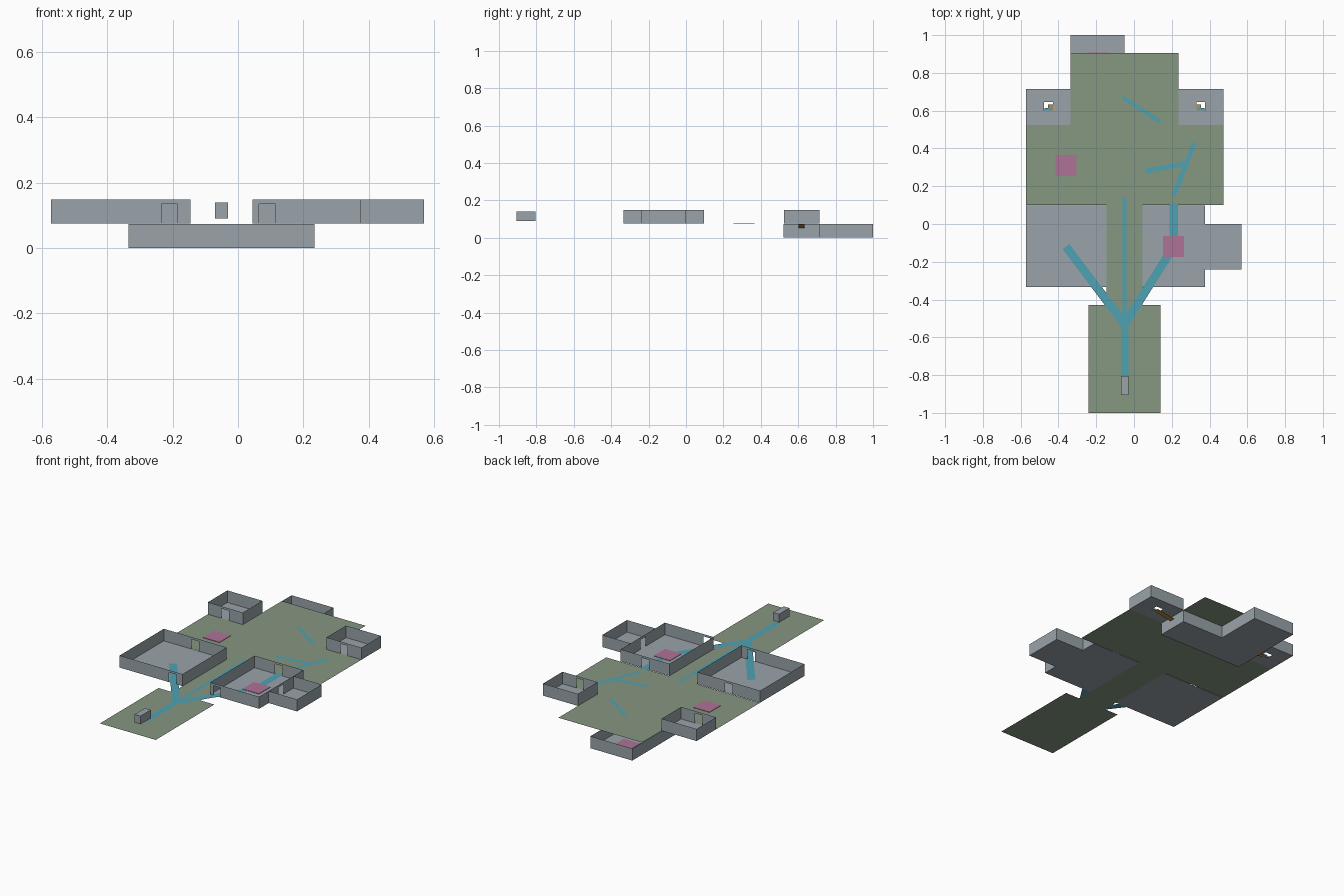
import bpy, bmesh
from mathutils import Vector

if "Cube" in bpy.data.objects:
    bpy.data.objects.remove(bpy.data.objects["Cube"])


def material(name, rgb):
    m = bpy.data.materials.new(name)
    m.diffuse_color = (*rgb, 1)
    m.use_nodes = True
    m.node_tree.nodes["Principled BSDF"].inputs["Base Color"].default_value = m.diffuse_color
    return m


GREEN = material("moss green", (0.24, 0.31, 0.22))
GREY = material("slate grey", (0.32, 0.37, 0.40))
TEAL = material("teal", (0.08, 0.36, 0.45))
PINK = material("dusty pink", (0.42, 0.17, 0.30))
ORANGE = material("orange", (0.55, 0.25, 0.05))

G = 0.075          # ground level
H = 0.074          # wall height
DOOR_W, DOOR_H = 0.05, 0.06


def finish(bm, name, mat):
    bmesh.ops.remove_doubles(bm, verts=bm.verts, dist=0.0001)
    me = bpy.data.meshes.new(name)
    bm.to_mesh(me)
    bm.free()
    me.materials.append(mat)
    ob = bpy.data.objects.new(name, me)
    bpy.context.collection.objects.link(ob)
    return ob


def quad(bm, *pts):
    bm.faces.new([bm.verts.new(p) for p in pts])


def rect(bm, x0, x1, y0, y1, z):
    quad(bm, (x0, y0, z), (x1, y0, z), (x1, y1, z), (x0, y1, z))


def wall(bm, a, b, z, door=None):
    """Upright sheet from a to b, with an optional doorway at distance door."""
    a, b = Vector(a), Vector(b)
    d = (b - a).normalized()

    def panel(s, t, low, high):
        p, q = a + d * s, a + d * t
        quad(bm, (*p, low), (*q, low), (*q, high), (*p, high))

    length = (b - a).length
    if door is None:
        panel(0, length, z, z + H)
    else:
        s, t = door - DOOR_W / 2, door + DOOR_W / 2
        panel(0, s, z, z + H)
        panel(s, t, z + DOOR_H, z + H)
        panel(t, length, z, z + H)


def room(name, x0, x1, y0, y1, doors, hole=None, skip=()):
    """Open-topped room; doors maps a side to the door centre coordinate."""
    bm = bmesh.new()
    if hole:
        hx0, hx1, hy0, hy1 = hole
        rect(bm, x0, hx0, y0, y1, G)
        rect(bm, hx1, x1, y0, y1, G)
        rect(bm, hx0, hx1, y0, hy0, G)
        rect(bm, hx0, hx1, hy1, y1, G)
    else:
        rect(bm, x0, x1, y0, y1, G)
    sides = {
        "front": ((x0, y0), (x1, y0), lambda c: c - x0),
        "right": ((x1, y0), (x1, y1), lambda c: c - y0),
        "back": ((x1, y1), (x0, y1), lambda c: x1 - c),
        "left": ((x0, y1), (x0, y0), lambda c: y1 - c),
    }
    for side, (a, b, dist) in sides.items():
        if side not in skip:
            wall(bm, a, b, G, dist(doors[side]) if side in doors else None)
    finish(bm, name, GREY)


def strip(name, pts, mat, width, lift=0.0012):
    """Flat ribbon along straight segments."""
    bm = bmesh.new()
    for a, b in zip(pts, pts[1:]):
        a, b = Vector(a), Vector(b)
        d = b - a
        n = Vector((-d.y, d.x, 0)).normalized() * width / 2
        up = Vector((0, 0, lift))
        quad(bm, a - n + up, b - n + up, b + n + up, a + n + up)
    finish(bm, name, mat)


def box(name, x0, x1, y0, y1, z0, z1, mat):
    bm = bmesh.new()
    bmesh.ops.create_cube(bm, size=1)
    for v in bm.verts:
        v.co = ((x0 + x1) / 2 + v.co.x * (x1 - x0),
                (y0 + y1) / 2 + v.co.y * (y1 - y0),
                (z0 + z1) / 2 + v.co.z * (z1 - z0))
    finish(bm, name, mat)


# Ground sheets
for name, r in {
    "ground_entry": (-0.24, 0.14, -1.0, -0.43),
    "ground_corridor": (-0.145, 0.045, -0.43, 0.1),
    "ground_yard": (-0.573, 0.473, 0.1, 0.525),
    "ground_back": (-0.335, 0.235, 0.525, 0.905),
}.items():
    bm = bmesh.new()
    rect(bm, *r, G)
    finish(bm, name, GREEN)

# Rooms on the ground level
room("left_hall", -0.573, -0.145, -0.333, 0.097, {"front": -0.21, "back": -0.36})
room("right_hall", 0.045, 0.377, -0.333, 0.097,
     {"front": 0.09, "back": 0.21, "right": -0.12})
room("annex", 0.377, 0.57, -0.24, 0.0, {}, skip=("left",))
room("left_stair_room", -0.573, -0.335, 0.525, 0.715, {"front": -0.454},
     hole=(-0.477, -0.43, 0.6, 0.647))
room("right_stair_room", 0.235, 0.473, 0.525, 0.715, {"front": 0.354},
     hole=(0.33, 0.377, 0.6, 0.647))

# L-shaped cellar under the back of the ground
bm = bmesh.new()
rect(bm, -0.335, 0.235, 0.52, 0.714, 0)
rect(bm, -0.335, -0.05, 0.714, 1.0, 0)
outline = [(-0.335, 0.52), (0.235, 0.52), (0.235, 0.714),
           (-0.05, 0.714), (-0.05, 1.0), (-0.335, 1.0)]
for a, b in zip(outline, outline[1:] + outline[:1]):
    wall(bm, a, b, 0)
finish(bm, "cellar", GREY)

# Ramps down into the cellar
for side, x in (("left", -0.454), ("right", 0.354)):
    strip(side + "_ramp", [(x, 0.617, G - 0.002), (-0.05, 0.617, 0.004)],
          ORANGE, 0.032, 0)

# Walking routes
strip("left_route", [(-0.05, -0.53, G), (-0.36, -0.12, G)], TEAL, 0.045)
strip("right_route", [(-0.05, -0.53, G), (0.21, -0.12, G), (0.21, 0.11, G)], TEAL, 0.045)
strip("entry_route", [(-0.05, -0.82, G), (-0.05, -0.53, G)], TEAL, 0.04)
strip("centre_route", [(-0.05, -0.53, G), (-0.05, 0.14, G)], TEAL, 0.02)
strip("yard_route", [(0.06, 0.28, G), (0.27, 0.32, G)], TEAL, 0.025)
strip("right_stair_route", [(0.21, 0.15, G), (0.32, 0.43, G)], TEAL, 0.025)
strip("back_route", [(0.14, 0.54, G), (-0.06, 0.67, G)], TEAL, 0.02)
for x in (-0.454, 0.354):
    strip("stair_landing", [(x, 0.598, G), (x, 0.613, G)], TEAL, 0.04, 0)

# Marker pads
for name, x, y, z in (("yard_pad", -0.36, 0.31, G), ("hall_pad", 0.21, -0.12, G),
                      ("cellar_pad", -0.19, 0.852, 0.0)):
    box(name, x - 0.056, x + 0.056, y - 0.056, y + 0.056, z + 0.0005, z + 0.003, PINK)

# Starting block floating above the entry
box("start_block", -0.07, -0.03, -0.905, -0.805, 0.09, 0.14, GREY)
